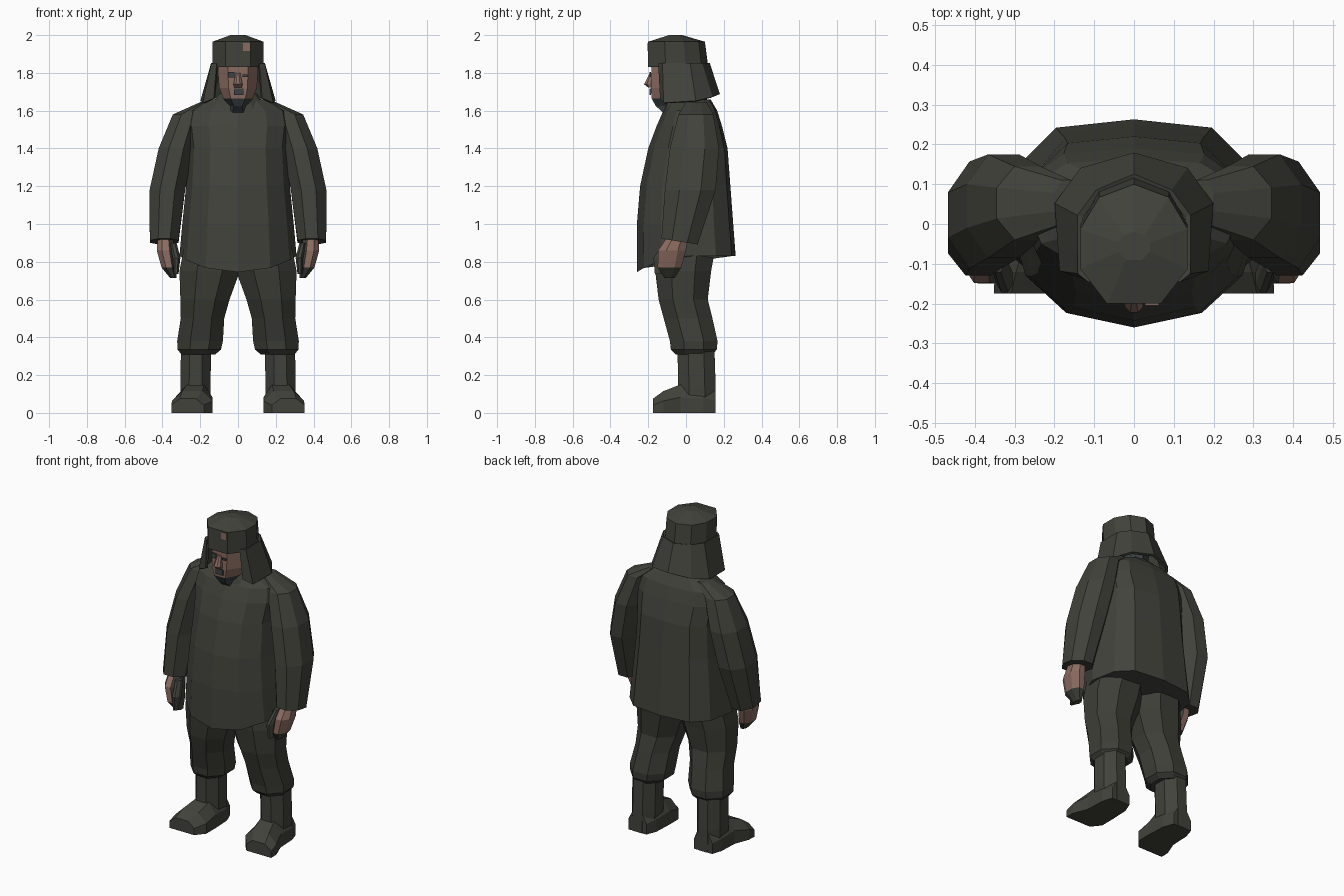
import bpy, bmesh, math

cube = bpy.data.objects.get("Cube")
if cube:
    bpy.data.objects.remove(cube, do_unlink=True)


def material(name, r, g, b):
    m = bpy.data.materials.new(name)
    m.use_nodes = True
    m.diffuse_color = (r, g, b, 1)
    m.node_tree.nodes["Principled BSDF"].inputs["Base Color"].default_value = (r, g, b, 1)
    return m


CLOTH = material("dark olive cloth", .054, .055, .044)
TROUSER = material("trouser cloth", .047, .048, .038)
SKIN = material("skin", .26, .15, .12)
BEARD = material("grey beard", .045, .055, .058)

# Half outlines in unit space, running from the front to the back
COAT = [(0, -1), (.55, -.86), (.88, -.5), (1, 0), (.9, .6), (.63, .92), (0, 1)]
HEAD = [(.5, -1), (1, -.42), (1, .25), (.65, .78), (0, 1)]
OCTAGON = [(.42, -1), (1, -.42), (1, .42), (.42, 1)]


def mirrored(half):
    return half + [(-p[0], *p[1:]) for p in reversed(half) if p[0] != 0]


def skin(name, rings, mats, rule=None, closed=True):
    """Bridge a stack of point rings; a closed stack gets end caps."""
    bm = bmesh.new()
    rows = [[bm.verts.new(p) for p in ring] for ring in rings]
    n = len(rows[0])
    for a, b in zip(rows, rows[1:]):
        for i in range(n if closed else n - 1):
            j = (i + 1) % n
            bm.faces.new((a[i], a[j], b[j], b[i]))
    if closed:
        bm.faces.new(rows[0])
        bm.faces.new(rows[-1])
    bmesh.ops.recalc_face_normals(bm, faces=bm.faces)
    bm.normal_update()
    if rule:
        for f in bm.faces:
            f.material_index = rule(f.calc_center_median(), f.normal)
    mesh = bpy.data.meshes.new(name)
    bm.to_mesh(mesh)
    bm.free()
    for m in mats:
        mesh.materials.append(m)
    ob = bpy.data.objects.new(name, mesh)
    bpy.context.collection.objects.link(ob)
    return ob


def loft(name, half, levels, mats, rule=None, side=1, drop=0, tilt=0):
    """levels: (z, x_min, x_max, y_front, y_back); drop and tilt shape the first ring."""
    rings = []
    for k, (z, x0, x1, y0, y1) in enumerate(levels):
        ring = []
        for u, v in mirrored(half):
            dz = -drop * max(0, -v) ** 2 - tilt * v if k == 0 else 0
            ring.append((side * ((x0 + x1) / 2 + u * (x1 - x0) / 2),
                         (y0 + y1) / 2 + v * (y1 - y0) / 2, z + dz))
        rings.append(ring)
    return skin(name, rings, mats, rule)


def centred(levels):
    return [(z, -w, w, y0, y1) for z, w, y0, y1 in levels]


def plate(name, x, z, w, h, y, mat):
    return loft(name, [(1, -1), (1, 1)],
                [(z - h / 2, x - w / 2, x + w / 2, y, y + .008),
                 (z + h / 2, x - w / 2, x + w / 2, y, y + .008)], [mat])


# Coat and collar
loft("coat", COAT, centred([
    (.83, .31, -.26, .263), (1.0, .295, -.26, .25), (1.2, .275, -.243, .235),
    (1.4, .265, -.2, .22), (1.52, .28, -.155, .19), (1.6, .265, -.12, .165),
    (1.66, .16, -.075, .13)]), [CLOTH], drop=.085)
loft("collar", COAT, centred([(1.63, .15, -.125, .12), (1.69, .1, -.1, .1)]),
     [CLOTH], drop=.05)

# Head with bearded jaw
loft("head", HEAD, centred([
    (1.57, .06, -.1, .06), (1.625, .045, -.16, .06), (1.665, .078, -.182, .07),
    (1.72, .1, -.186, .08), (1.79, .105, -.183, .08), (1.87, .105, -.185, .08)]),
    [SKIN, BEARD], lambda c, n: int(c.z < 1.665 or c.y > 0))
loft("nose", OCTAGON, centred([
    (1.722, .02, -.2, -.17), (1.74, .024, -.222, -.17), (1.8, .012, -.192, -.17)]), [SKIN])
plate("mouth_beard", .003, 1.7, .05, .036, -.193, BEARD)
plate("left_eye", .036, 1.785, .026, .012, -.192, BEARD)
plate("right_eye", -.036, 1.79, .034, .03, -.192, BEARD)

# Fur hat with side and neck flaps
loft("hat_crown", HEAD, centred([
    (1.83, .135, -.2, .118), (1.965, .135, -.2, .1), (2.0, .04, -.09, -.02)]), [CLOTH])
plate("hat_badge", .045, 1.938, .035, .042, -.205, SKIN)
flap_top = [(.11, -.14, 1.85), (.135, -.12, 1.85), (.135, .02, 1.85),
            (.09, .08, 1.85), (0, .118, 1.85)]
flap_bottom = [(.125, -.13, 1.665), (.18, -.115, 1.64), (.192, .05, 1.65),
               (.13, .135, 1.67), (0, .172, 1.685)]
flaps = skin("hat_flaps", [mirrored(flap_top), mirrored(flap_bottom)], [CLOTH], closed=False)
thick = flaps.modifiers.new("thickness", 'SOLIDIFY')
thick.thickness = .016
thick.offset = 0

for label, s in (("left", 1), ("right", -1)):
    # Sleeve and bare hand with dark curled fingers
    loft(label + "_sleeve", OCTAGON, [
        (.907, .315, .467, -.13, .062), (1.18, .28, .468, -.112, .157),
        (1.4, .235, .42, -.085, .175), (1.58, .19, .345, -.04, .145),
        (1.645, .14, .2, .0, .11)], [CLOTH], side=s, tilt=-0.015 * -1)
    loft(label + "_hand", OCTAGON, [
        (.715, .325, .36, -.115, -.06), (.77, .325, .405, -.15, -.025),
        (.86, .335, .43, -.148, -.0), (.93, .345, .425, -.1, .01)], [SKIN, CLOTH],
        lambda c, n: int(abs(c.x) < .365 or c.z < .76), side=s)
    loft(label + "_thumb", OCTAGON, [
        (.735, .315, .34, -.165, -.125), (.82, .305, .345, -.172, -.1),
        (.9, .325, .36, -.12, -.06)], [CLOTH], side=s)

    # Trouser leg bloused over the boot
    loft(label + "_trouser_leg", OCTAGON, [
        (.31, .12, .3, -.055, .14), (.335, .09, .32, -.08, .163),
        (.38, .08, .322, -.085, .167), (.5, .073, .303, -.118, .14),
        (.6, .045, .305, -.145, .115), (.75, -.01, .31, -.163, .133),
        (.9, -.02, .28, -.17, .16)], [TROUSER], side=s)

    # Boot shaft and foot
    loft(label + "_boot_shaft", OCTAGON, [
        (.0, .15, .3, -.04, .157), (.14, .145, .305, -.042, .157),
        (.36, .143, .302, -.045, .15)], [CLOTH], side=s)
    sections = []
    for y, x0, x1, h in ((.155, .165, .29, .12), (.09, .14, .31, .14), (-.03, .135, .315, .15),
                         (-.12, .135, .35, .115), (-.175, .18, .352, .075)):
        w = (x1 - x0) * .25
        sections.append([(s * x, y, z) for x, z in (
            (x0, 0), (x0, h * .55), (x0 + w, h), (x1 - w, h), (x1, h * .55), (x1, 0))])
    skin(label + "_boot_foot", sections, [CLOTH])
